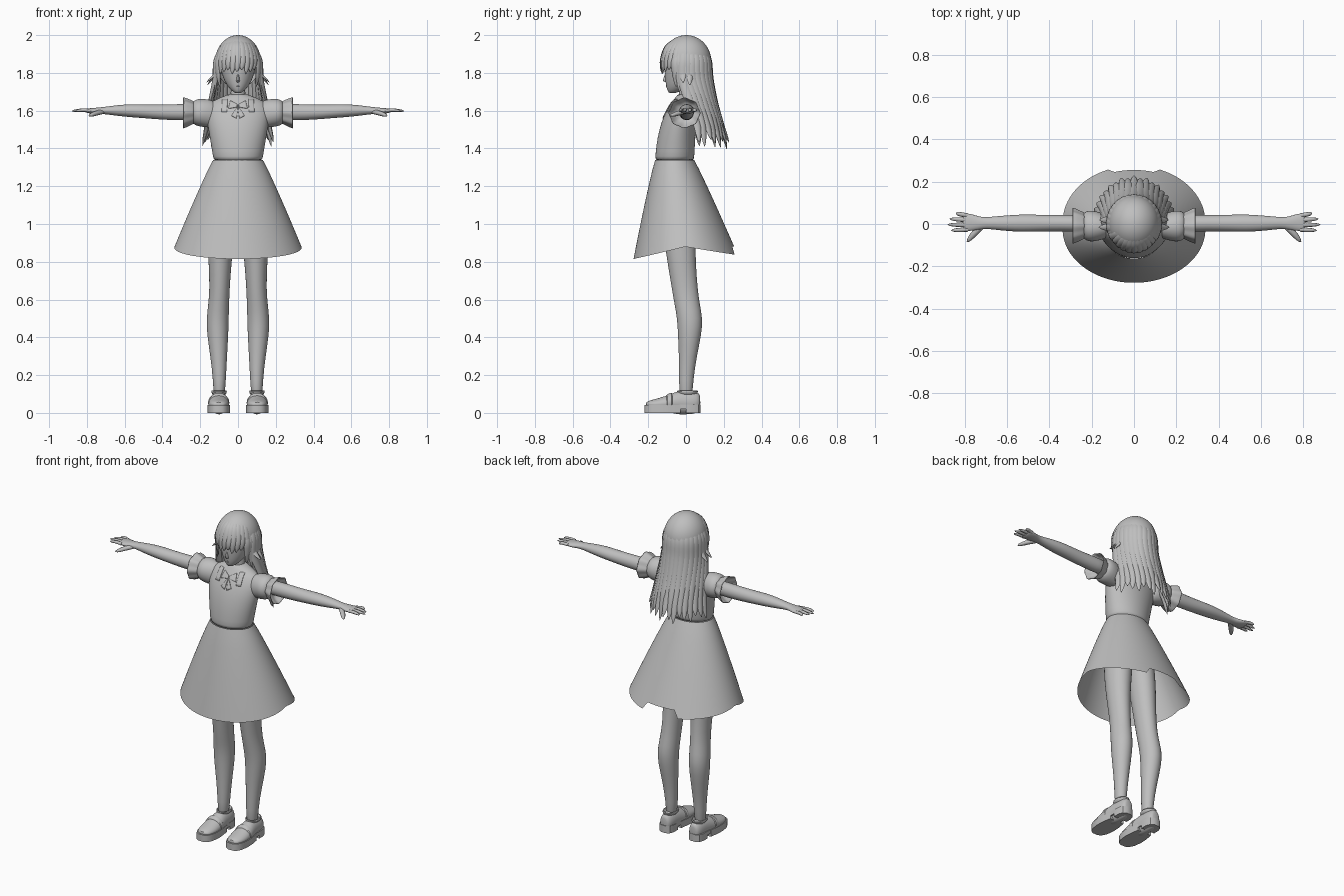
import bpy, bmesh, math
from mathutils import Vector

if "Cube" in bpy.data.objects:
    bpy.data.objects.remove(bpy.data.objects["Cube"])

grey = bpy.data.materials.new("plain_grey")
grey.use_nodes = True
colour = (0.52, 0.52, 0.52, 1)
grey.diffuse_color = colour
grey.node_tree.nodes["Principled BSDF"].inputs["Base Color"].default_value = colour


def finish(name, bm, mirror=False, subdivide=0, angle=60):
    """Turn a bmesh into a shaded object."""
    bmesh.ops.recalc_face_normals(bm, faces=bm.faces)
    mesh = bpy.data.meshes.new(name)
    bm.to_mesh(mesh)
    bm.free()
    mesh.materials.append(grey)
    obj = bpy.data.objects.new(name, mesh)
    bpy.context.scene.collection.objects.link(obj)
    bpy.ops.object.select_all(action='DESELECT')
    obj.select_set(True)
    bpy.context.view_layer.objects.active = obj
    bpy.ops.object.shade_smooth_by_angle(angle=math.radians(angle))
    if mirror:
        obj.modifiers.new("mirror", 'MIRROR').use_mirror_merge = False
    if subdivide:
        obj.modifiers.new("smooth", 'SUBSURF').levels = subdivide
        obj.modifiers["smooth"].render_levels = subdivide
    return obj


def bridge(bm, rings, caps=True):
    """Skin a row of closed vertex rings."""
    count = len(rings[0])
    for low, high in zip(rings, rings[1:]):
        for i in range(count):
            j = (i + 1) % count
            bm.faces.new((low[i], low[j], high[j], high[i]))
    if caps:
        bm.faces.new(rings[0])
        bm.faces.new(rings[-1])


def loft(name, axis, sections, mirror=False, sides=16, ripple=0, caps=True):
    """Ellipse sections (position, centre u, centre v, radius u, radius v)."""
    bm = bmesh.new()
    rings = []
    for t, cu, cv, ru, rv in sections:
        ring = []
        for i in range(sides):
            a = math.tau * i / sides
            wave = 1 + ripple * math.cos(a * sides / 4)
            u, v = cu + ru * wave * math.cos(a), cv + rv * wave * math.sin(a)
            ring.append(bm.verts.new({'x': (t, u, v), 'y': (u, t, v), 'z': (u, v, t)}[axis]))
        rings.append(ring)
    bridge(bm, rings, caps)
    return finish(name, bm, mirror, 1)


def spline(points, steps=5):
    """Smooth path through the points."""
    p = [Vector(q) for q in points]
    p = [p[0] * 2 - p[1]] + p + [p[-1] * 2 - p[-2]]
    path = []
    for a, b, c, d in zip(p, p[1:], p[2:], p[3:]):
        for k in range(steps):
            t = k / steps
            path.append(0.5 * (2 * b + (c - a) * t + (2 * a - 5 * b + 4 * c - d) * t * t
                               + (3 * b - a - 3 * c + d) * t ** 3))
    return path + [p[-2]]


def strand(bm, points, width, depth, taper, flat=False, sides=8):
    """Tapering tube; hair faces outward from the head, fingers face up."""
    path = spline(points)
    rings = []
    for k, p in enumerate(path):
        t = k / (len(path) - 1)
        along = (path[min(k + 1, len(path) - 1)] - path[max(k - 1, 0)]).normalized()
        out = Vector((0, 0, 1)) if flat else Vector((p.x, p.y, 0)).normalized()
        side = along.cross(out).normalized()
        out = side.cross(along)
        size = max(0.06, (1 - t ** taper) ** 0.6)
        ring = []
        for i in range(sides):
            a = math.tau * i / sides
            ring.append(bm.verts.new(p + side * width * size * math.cos(a)
                                     + out * depth * size * math.sin(a)))
        rings.append(ring)
    bridge(bm, rings)


def around(angle, rx, ry, z):
    """Point around the head; angle zero is the back."""
    return (rx * math.sin(angle), ry * math.cos(angle), z)


# Dress bodice
bodice = loft("dress_bodice", 'z', [
    (1.33, 0, -.06, .13, .103), (1.35, 0, -.06, .132, .104), (1.42, 0, -.055, .144, .103),
    (1.5, 0, -.045, .158, .098), (1.57, 0, -.032, .168, .088), (1.62, 0, -.02, .165, .073),
    (1.655, 0, -.01, .135, .058), (1.675, 0, -.005, .075, .048), (1.69, 0, 0, .05, .042)], sides=24)

# Flared skirt with a stepped back panel
bm = bmesh.new()
rows, columns = 10, 80
rings = []
for r in range(rows + 1):
    t = r / rows
    ring = []
    for i in range(columns):
        a = math.tau * (i + 0.5) / columns
        c, s = math.cos(a), math.sin(a)
        drop = 0.88 + 0.065 * s if s < 0 else 0.88 - 0.045 * s
        if s > 0.94:
            drop = 0.88
        f = t * (1.34 - drop) / 0.5
        grow = f ** 0.93
        ring.append(bm.verts.new((c * (0.131 + 0.222 * grow),
                                  -0.06 * (1 - f) + s * (0.103 + 0.17 * grow), 1.34 - 0.5 * f)))
    rings.append(ring)
bridge(bm, rings, caps=False)
finish("dress_skirt", bm)

# Puffed sleeves and frilled cuffs
loft("sleeves", 'x', [
    (.1, -.012, 1.575, .045, .06), (.14, -.012, 1.583, .06, .076), (.18, -.01, 1.588, .073, .076),
    (.215, -.01, 1.59, .076, .074), (.235, -.008, 1.59, .064, .062), (.245, -.006, 1.59, .05, .05)], True)
loft("sleeve_frills", 'x', [
    (.225, -.008, 1.59, .056, .056), (.24, -.008, 1.59, .062, .06), (.265, -.008, 1.59, .074, .072),
    (.292, -.008, 1.588, .085, .082), (.29, -.008, 1.588, .079, .076), (.262, -.006, 1.59, .066, .064),
    (.24, 0, 1.592, .042, .042)], True, sides=32, ripple=.05)

# Arms and palms
loft("arms", 'x', [
    (.2, 0, 1.592, .042, .044), (.3, .004, 1.592, .04, .044), (.4, .004, 1.592, .039, .041),
    (.5, .004, 1.597, .042, .037), (.56, .004, 1.6, .041, .036), (.64, .004, 1.601, .034, .029),
    (.7, .005, 1.601, .027, .02), (.73, .004, 1.6, .03, .018), (.77, .008, 1.598, .042, .016),
    (.8, .008, 1.6, .042, .012), (.81, .008, 1.6, .036, .008)], True)

# Fingers and thumbs
bm = bmesh.new()
for base, tip, reach in ((.04, .052, .842), (.018, .024, .872), (-.005, -.003, .882), (-.026, -.03, .864)):
    strand(bm, [(.785, base, 1.6), (.82, (base + tip) / 2, 1.603), (reach, tip, 1.598)],
           .0105, .009, 5, flat=True)
strand(bm, [(.72, -.01, 1.594), (.755, -.045, 1.585), (.79, -.086, 1.572)], .015, .013, 4, flat=True)
finish("fingers", bm, mirror=True)

# Legs
loft("legs", 'z', [
    (.07, .1, 0, .03, .035), (.17, .098, 0, .034, .038), (.3, .102, .01, .045, .048),
    (.42, .108, .02, .058, .064), (.5, .108, .021, .06, .069), (.58, .102, .005, .056, .068),
    (.66, .097, -.007, .054, .07), (.8, .095, -.024, .062, .076), (.95, .09, -.035, .074, .088),
    (1.1, .075, -.045, .08, .095), (1.25, .06, -.055, .065, .085)], True)

# Shoe uppers, saddle bands and collars
loft("shoe_uppers", 'y', [
    (-.213, .102, .045, .025, .012), (-.19, .102, .045, .046, .022), (-.14, .102, .045, .057, .035),
    (-.09, .102, .05, .056, .046), (-.05, .101, .053, .05, .062), (-.01, .1, .055, .045, .065),
    (.04, .1, .055, .043, .062), (.068, .1, .055, .034, .052), (.076, .1, .055, .02, .035)], True)
loft("shoe_bands", 'y', [
    (-.105, .102, .05, .05, .038), (-.103, .102, .052, .059, .048), (-.072, .102, .055, .057, .058),
    (-.07, .102, .05, .05, .045)], True)
loft("shoe_collars", 'z', [
    (.09, .1, .008, .04, .055), (.118, .1, .008, .043, .058), (.122, .1, .008, .038, .05),
    (.1, .1, .008, .03, .04)], True)


def slab(name, outline, bottom, top):
    """Extruded shoe plan from (y, half width) pairs."""
    bm = bmesh.new()
    plan = [(.102 + w, y) for y, w in outline] + [(.102 - w, y) for y, w in reversed(outline)]
    bridge(bm, [[bm.verts.new((x, y, z)) for x, y in plan] for z in (bottom, top)])
    finish(name, bm, mirror=True, angle=35)


heel = [(.0, .046), (.04, .046), (.066, .036), (.078, .016)]
slab("shoe_heels", heel, 0, .045)
slab("shoe_soles", [(-.22, .018), (-.208, .038), (-.18, .052), (-.13, .059), (-.08, .056), (-.03, .048)], 0, .042)
slab("shoe_shanks", [(-.035, .046)] + heel, .02, .044)

# Neck, face, nose and lips
loft("neck", 'z', [(1.62, 0, .005, .05, .045), (1.68, 0, .0, .038, .038), (1.76, 0, 0, .04, .042)])
loft("head", 'z', [
    (1.692, 0, -.072, .012, .014), (1.7, 0, -.066, .026, .03), (1.725, 0, -.043, .053, .062),
    (1.76, 0, -.022, .074, .088), (1.8, 0, -.01, .088, .104), (1.86, 0, -.003, .1, .113),
    (1.92, 0, 0, .093, .105), (1.965, 0, 0, .055, .06)], sides=24)
loft("nose", 'z', [
    (1.748, 0, -.098, .008, .008), (1.757, 0, -.108, .012, .019), (1.775, 0, -.106, .008, .013),
    (1.8, 0, -.104, .005, .008)], sides=8)
for side_name, height in (("upper_lip", 1.736), ("lower_lip", 1.728)):
    loft(side_name, 'x', [(-.016, -.096, height, .002, .002), (0, -.105, height, .006, .004),
                          (.016, -.096, height, .002, .002)], sides=8)

# Hair cap, open around the face
bm = bmesh.new()
bmesh.ops.create_uvsphere(bm, u_segments=40, v_segments=24, radius=1)
for v in bm.verts:
    v.co = Vector((v.co.x * .121, v.co.y * .132 + .002, v.co.z * .14 + 1.86))
bmesh.ops.delete(bm, geom=[v for v in bm.verts if v.co.y < -.025 and v.co.z < 1.85], context='VERTS')
finish("hair_cap", bm)

# Long back hair fanning out below the shoulders
bm = bmesh.new()
locks = 17
for i in range(locks):
    a = math.radians(-72 + 144 * i / (locks - 1))
    wide = a * 1.35
    end = 1.395 + 0.018 * (i % 3) + 0.015 * abs(a)
    strand(bm, [around(wide, .07, .085, 1.945), around(wide, .115, .122, 1.87),
                around(wide, .122, .132, 1.77), around(a * 1.15, .145, .155, 1.65),
                around(a, .172, .19, 1.53), around(a, .198, .228 - .01 * (i % 2), end)],
           .028, .014, 5)
finish("back_hair", bm)

# Fringe
bm = bmesh.new()
tufts = 11
for i in range(tufts):
    a = math.pi + math.radians(-62 + 124 * i / (tufts - 1))
    tip = (1.795, 1.815, 1.805)[i % 3]
    strand(bm, [around(a, .05, .06, 1.972), around(a, .09, .105, 1.935),
                around(a, .116, .129, 1.87), around(a + .06, .116, .132, tip)], .022, .01, 4)
finish("fringe", bm)

# Side locks and flicked tips
bm = bmesh.new()
for degrees, spread, tip in ((118, .108, 1.725), (108, .125, 1.7), (98, .168, 1.75), (88, .135, 1.66), (80, .165, 1.735)):
    a = math.radians(degrees)
    strand(bm, [around(a, .07, .08, 1.955), around(a, .116, .126, 1.87),
                around(a, .12, .122, 1.8), around(a, spread, .11, tip)], .024, .011, 3)
finish("side_locks", bm, mirror=True)

# Chest bow and collar tabs, laid thinly on the bodice
bm = bmesh.new()
for shape in (((.055, 1.66), (.082, 1.66), (.086, 1.592), (.058, 1.592)),
              ((.004, 1.632), (.04, 1.652), (.05, 1.61), (.004, 1.618)),
              ((.0, 1.616), (.012, 1.606), (.034, 1.572), (.008, 1.558))):
    bm.faces.new([bm.verts.new((x, -.3, z)) for x, z in shape])
bmesh.ops.subdivide_edges(bm, edges=bm.edges, cuts=4, use_grid_fill=True)
bow = finish("chest_bow", bm, mirror=True)
wrap = bow.modifiers.new("wrap", 'SHRINKWRAP')
wrap.target = bodice
wrap.wrap_method = 'PROJECT'
wrap.wrap_mode = 'ABOVE_SURFACE'
wrap.use_project_y = True
wrap.offset = .004
bow.modifiers.new("thickness", 'SOLIDIFY').thickness = .006
